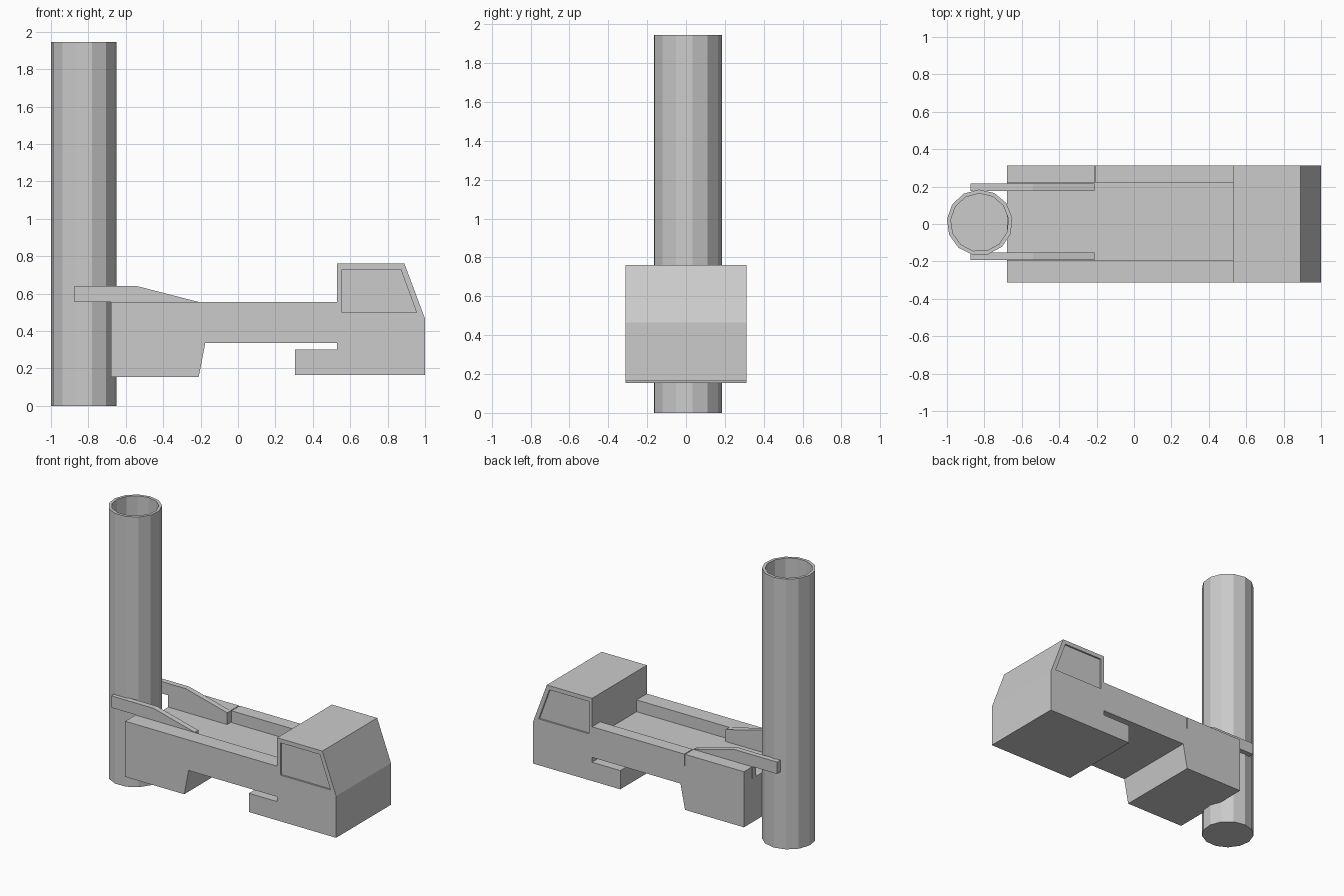
import bpy, bmesh, math

if "Cube" in bpy.data.objects:
    bpy.data.objects.remove(bpy.data.objects["Cube"])


def finish(name, bm):
    bmesh.ops.recalc_face_normals(bm, faces=bm.faces[:])
    mesh = bpy.data.meshes.new(name)
    bm.to_mesh(mesh)
    bm.free()
    ob = bpy.data.objects.new(name, mesh)
    bpy.context.scene.collection.objects.link(ob)
    return ob


def prism(name, profile, y0, y1):
    """Extrude an x-z profile from y0 to y1."""
    bm = bmesh.new()
    a = [bm.verts.new((x, y0, z)) for x, z in profile]
    b = [bm.verts.new((x, y1, z)) for x, z in profile]
    bm.faces.new(a)
    bm.faces.new(b)
    n = len(a)
    for i in range(n):
        j = (i + 1) % n
        bm.faces.new((a[i], a[j], b[j], b[i]))
    return finish(name, bm)


def rect(x0, x1, z0, z1):
    return [(x0, z0), (x1, z0), (x1, z1), (x0, z1)]


W, FLOOR, RAIL = 0.312, 0.47, 0.555

# Truck body with cab, side profile up to the bed floor
body = prism("truck_body", [
    (-0.68, 0.155), (-0.21, 0.155), (-0.175, 0.335), (0.53, 0.335),
    (0.53, 0.30), (0.305, 0.30), (0.305, 0.165), (1.0, 0.165),
    (1.0, 0.465), (0.89, 0.76), (0.53, 0.76), (0.53, FLOOR),
    (-0.68, FLOOR)], -W, W)

# Recessed side windows
window = [(0.555, 0.498), (0.955, 0.498), (0.87, 0.73), (0.555, 0.73)]
for side in (-1, 1):
    cutter = prism("window_cutter", window, side * (W - 0.012), side * (W + 0.1))
    cutter.hide_render = True
    mod = body.modifiers.new("window", 'BOOLEAN')
    mod.operation = 'DIFFERENCE'
    mod.solver = 'EXACT'
    mod.object = cutter
    bpy.context.view_layer.objects.active = body
    bpy.ops.object.modifier_apply(modifier=mod.name)
    bpy.data.objects.remove(cutter)

# Bed side rails; the back one is split by a narrow gap
prism("front_rail", rect(-0.68, 0.53, FLOOR, RAIL), -W, -0.195)
prism("back_rail", rect(-0.205, 0.53, FLOOR, RAIL), 0.218, W)
prism("back_rail_rear", rect(-0.68, -0.211, FLOOR, RAIL), 0.218, W)

# Two arms that reach back around the tube
arm = [(-0.875, RAIL), (-0.875, 0.64), (-0.54, 0.64), (-0.21, RAIL),
       (-0.21, FLOOR), (-0.68, FLOOR), (-0.68, RAIL)]
prism("front_arm", arm, -0.192, -0.152)
prism("back_arm", arm, 0.177, 0.216)

# Upright 13-sided hollow tube, open at the top and closed at the bottom
SIDES, CX, CY = 13, -0.825, 0.008
bm = bmesh.new()
rings = []
for r, z in [(0.176, 0), (0.176, 1.945), (0.155, 1.945), (0.155, 0.02)]:
    angles = [math.radians(8) + math.tau * i / SIDES for i in range(SIDES)]
    rings.append([bm.verts.new((CX + r * math.cos(t), CY + r * math.sin(t), z))
                  for t in angles])
for lo, hi in zip(rings, rings[1:]):
    for i in range(SIDES):
        j = (i + 1) % SIDES
        bm.faces.new((lo[i], lo[j], hi[j], hi[i]))
bm.faces.new(rings[0])
bm.faces.new(rings[-1])
finish("launch_tube", bm)
